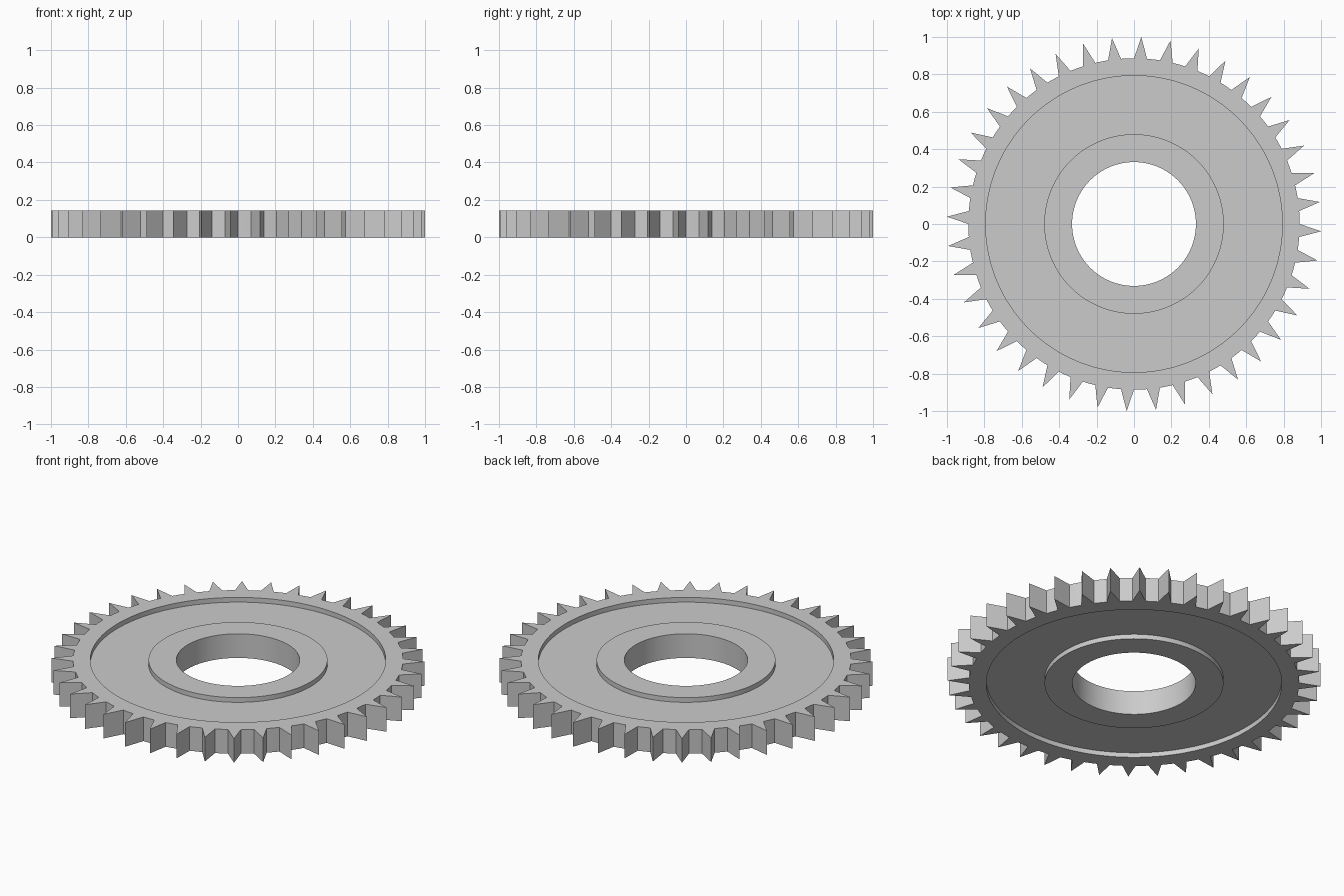
import bpy, bmesh
from math import cos, sin, pi, radians

if "Cube" in bpy.data.objects:
    bpy.data.objects.remove(bpy.data.objects["Cube"])

TEETH, STEPS = 40, 4            # four ring points per tooth pitch
N = TEETH * STEPS
TIP, ROOT, RIM, HUB, BORE = 1.0008, 0.886, 0.793, 0.48, 0.331
H, D = 0.143, 0.028             # thickness and recess depth

# Closed cross-section (radius, height); TIP marks the toothed edge
profile = [(BORE, 0), (HUB, 0), (HUB, D), (RIM, D), (RIM, 0), (TIP, 0),
           (TIP, H), (RIM, H), (RIM, H - D), (HUB, H - D), (HUB, H), (BORE, H)]


def ring(bm, r, z):
    verts = []
    for i in range(N):
        # toothed edge: three valley points then one sharp tip
        rad = ROOT if r == TIP and i % STEPS != 3 else r
        a = 2 * pi * i / N
        verts.append(bm.verts.new((rad * cos(a), rad * sin(a), z)))
    return verts


# Gear wheel: recessed web, raised hub with bore, toothed rim
bm = bmesh.new()
rings = [ring(bm, r, z) for r, z in profile]
for k, lower in enumerate(rings):
    upper = rings[(k + 1) % len(rings)]
    for i in range(N):
        j = (i + 1) % N
        bm.faces.new((lower[i], lower[j], upper[j], upper[i]))
bmesh.ops.recalc_face_normals(bm, faces=bm.faces)

mesh = bpy.data.meshes.new("gear_wheel")
bm.to_mesh(mesh)
bm.free()
gear = bpy.data.objects.new("gear_wheel", mesh)
bpy.context.collection.objects.link(gear)

# Smooth round walls, sharp tooth and rim edges
bpy.context.view_layer.objects.active = gear
gear.select_set(True)
bpy.ops.object.shade_smooth_by_angle(angle=radians(30))
